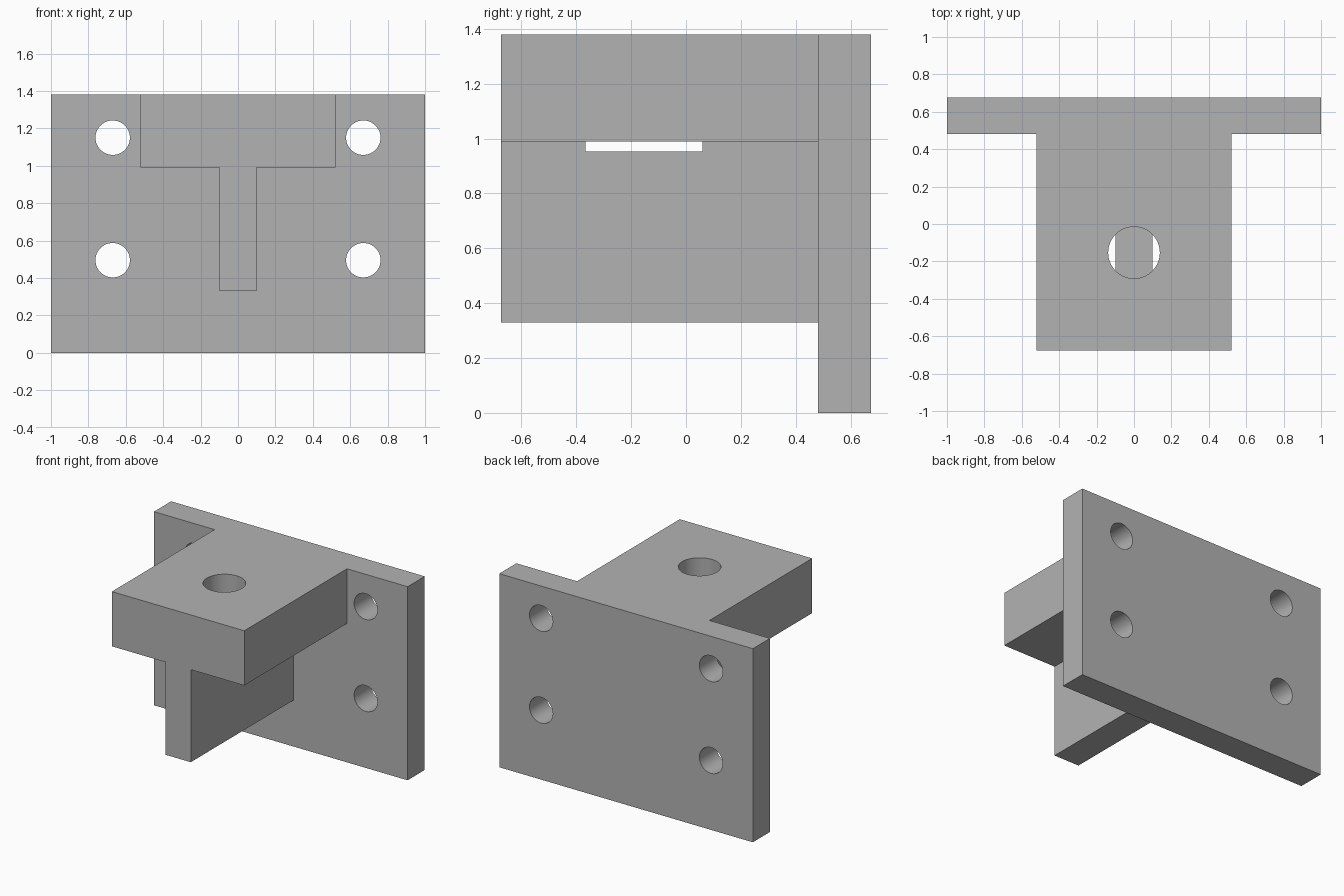
import bpy, bmesh
from math import radians
from mathutils import Matrix

cube = bpy.data.objects.get("Cube")
if cube:
    bpy.data.objects.remove(cube, do_unlink=True)

grey = bpy.data.materials.new("machined_grey")
grey.use_nodes = True
colour = (0.45, 0.45, 0.45, 1)
grey.diffuse_color = colour
grey.node_tree.nodes["Principled BSDF"].inputs["Base Color"].default_value = colour


def finish(name, bm):
    bmesh.ops.recalc_face_normals(bm, faces=bm.faces[:])
    mesh = bpy.data.meshes.new(name)
    bm.to_mesh(mesh)
    bm.free()
    mesh.materials.append(grey)
    obj = bpy.data.objects.new(name, mesh)
    bpy.context.collection.objects.link(obj)
    return obj


def extrude_profile(name, points, start, vector):
    """Extrude a closed outline along a vector."""
    bm = bmesh.new()
    face = bm.faces.new([bm.verts.new(p) for p in points])
    new = bmesh.ops.extrude_face_region(bm, geom=[face])["geom"]
    verts = [v for v in new if isinstance(v, bmesh.types.BMVert)]
    bmesh.ops.translate(bm, verts=verts, vec=vector)
    bmesh.ops.translate(bm, verts=bm.verts[:], vec=start)
    return finish(name, bm)


def cylinder(name, centre, radius, depth, along_y=False):
    bm = bmesh.new()
    turn = Matrix.Rotation(radians(90 if along_y else 0), 4, "X")
    bmesh.ops.create_cone(bm, cap_ends=True, segments=64, radius1=radius, radius2=radius,
                          depth=depth, matrix=Matrix.Translation(centre) @ turn)
    return finish(name, bm)


def combine(target, other, operation):
    """Apply a boolean, then discard the helper."""
    mod = target.modifiers.new("combine", "BOOLEAN")
    mod.operation, mod.solver, mod.object = operation, "EXACT", other
    bpy.context.view_layer.objects.active = target
    bpy.ops.object.modifier_apply(modifier=mod.name)
    bpy.data.objects.remove(other, do_unlink=True)


TOP, SHELF_Z, WEB_Z = 1.38, 0.99, 0.33
FRONT, PLATE_Y, BACK = -0.675, 0.482, 0.675
SHELF_X, WEB_X = 0.522, 0.1

# T-shaped arm: thick shelf over a central web
half = [(WEB_X, WEB_Z), (WEB_X, SHELF_Z), (SHELF_X, SHELF_Z), (SHELF_X, TOP)]
outline = half + [(-x, z) for x, z in reversed(half)]
arm = extrude_profile("arm", [(x, 0, z) for x, z in outline], (0, FRONT, 0),
                      (0, PLATE_Y + 0.1 - FRONT, 0))

# Spot face under the shelf, cutting through the web
hole_y = -0.153
combine(arm, cylinder("spot_face", (0, hole_y, 0.971), 0.236, 0.038), "DIFFERENCE")

# Mounting plate
plate = [(-1, 0, 0), (1, 0, 0), (1, 0, TOP), (-1, 0, TOP)]
bracket = extrude_profile("bracket", plate, (0, PLATE_Y, 0), (0, BACK - PLATE_Y, 0))
combine(bracket, arm, "UNION")

# Vertical bolt hole through the shelf
combine(bracket, cylinder("shelf_hole", (0, hole_y, 1.23), 0.138, 0.52), "DIFFERENCE")

# Four mounting holes through the plate
for side in (-1, 1):
    for z in (0.495, 1.15):
        drill = cylinder("plate_hole", (side * 0.67, 0.58, z), 0.092, 0.5, along_y=True)
        combine(bracket, drill, "DIFFERENCE")

bpy.ops.object.select_all(action="DESELECT")
bracket.select_set(True)
bpy.context.view_layer.objects.active = bracket
bpy.ops.object.shade_smooth_by_angle(angle=radians(30))
